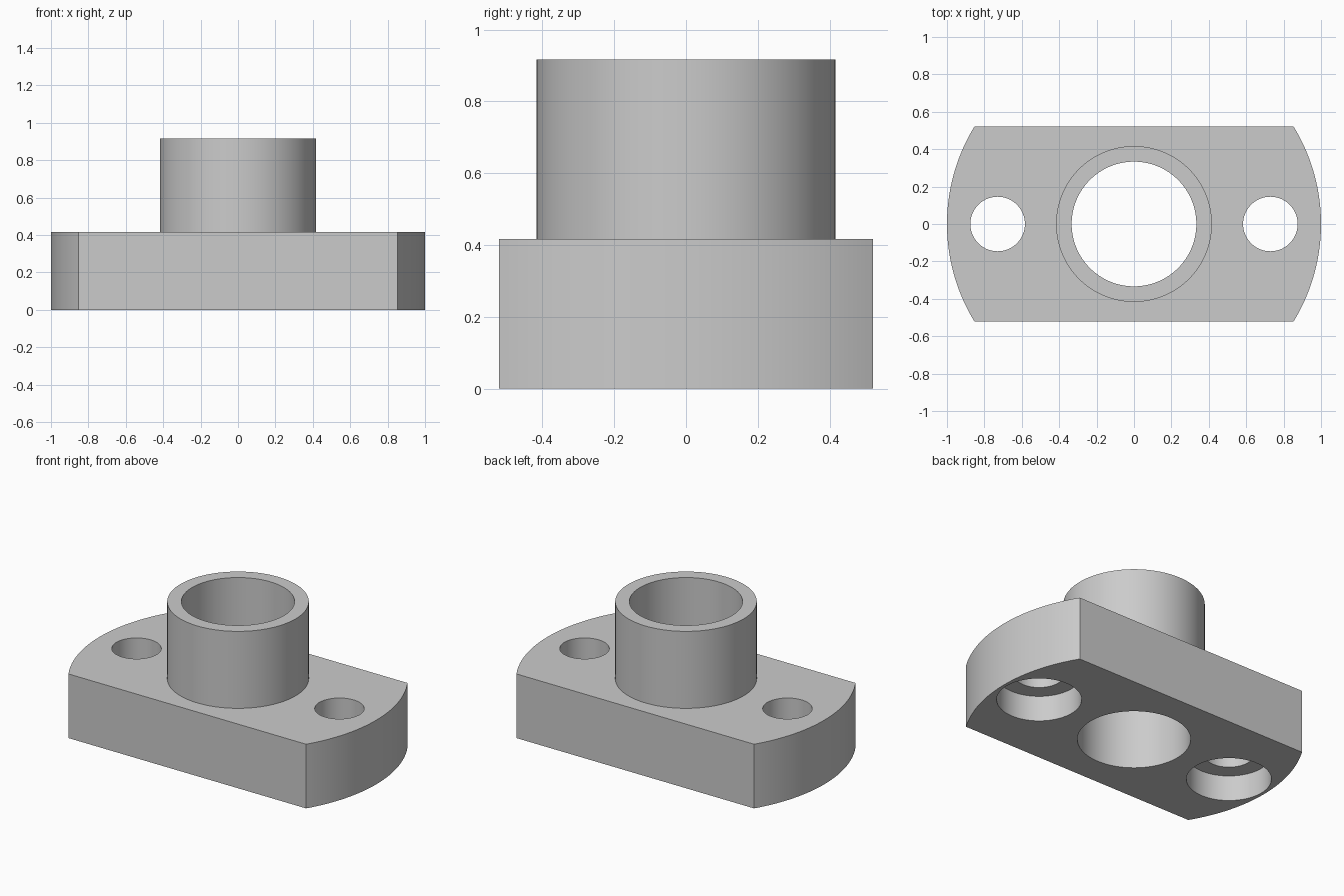
import bpy
import math

# Remove the default cube
cube = bpy.data.objects.get("Cube")
if cube:
    bpy.data.objects.remove(cube, do_unlink=True)

MM = 1 / 24            # drawing unit: the plate is 48 across
PLATE, TOP = 10 * MM, 22 * MM
OVER = 0.1             # cutters reach past the surfaces

# One plain grey material
grey = bpy.data.materials.new("plain grey")
grey.use_nodes = True
colour = (0.6, 0.6, 0.6, 1)
grey.diffuse_color = colour
grey.node_tree.nodes["Principled BSDF"].inputs["Base Color"].default_value = colour


def cylinder(name, diameter, bottom, top, x=0, sides=128):
    bpy.ops.mesh.primitive_cylinder_add(
        vertices=sides, radius=diameter * MM / 2, depth=top - bottom,
        location=(x, 0, (bottom + top) / 2))
    ob = bpy.context.object
    ob.name = name
    ob.data.materials.append(grey)
    return ob


def combine(body, tool, operation):
    """Apply a boolean to the body and discard the tool."""
    mod = body.modifiers.new(operation.lower(), "BOOLEAN")
    mod.operation, mod.object, mod.solver = operation, tool, "EXACT"
    bpy.context.view_layer.objects.active = body
    bpy.ops.object.modifier_apply(modifier=mod.name)
    bpy.data.objects.remove(tool, do_unlink=True)


# Plate: a disc trimmed by two parallel flats
flange = cylinder("flanged_bushing", 48, 0, PLATE, sides=192)
bpy.ops.mesh.primitive_cube_add(size=1, location=(0, 0, PLATE / 2))
trim = bpy.context.object
trim.scale = (3, 25 * MM, 1)
trim.data.materials.append(grey)
bpy.context.view_layer.update()
combine(flange, trim, "INTERSECT")

# Raised collar, sunk into the plate so the two fuse
combine(flange, cylinder("collar", 20, PLATE / 2, TOP), "UNION")

# Central through bore
combine(flange, cylinder("bore_cutter", 16, -OVER, TOP + OVER), "DIFFERENCE")

# Screw holes with counterbores from below
for side in (-1, 1):
    x = side * 17.5 * MM
    combine(flange, cylinder("screw_cutter", 7, -OVER, PLATE + OVER, x, 64), "DIFFERENCE")
    combine(flange, cylinder("counterbore_cutter", 12, -OVER, 4 * MM, x, 96), "DIFFERENCE")

# Smooth round walls, sharp rims
bpy.ops.object.select_all(action="DESELECT")
flange.select_set(True)
bpy.context.view_layer.objects.active = flange
bpy.ops.object.shade_smooth_by_angle(angle=math.radians(25))
